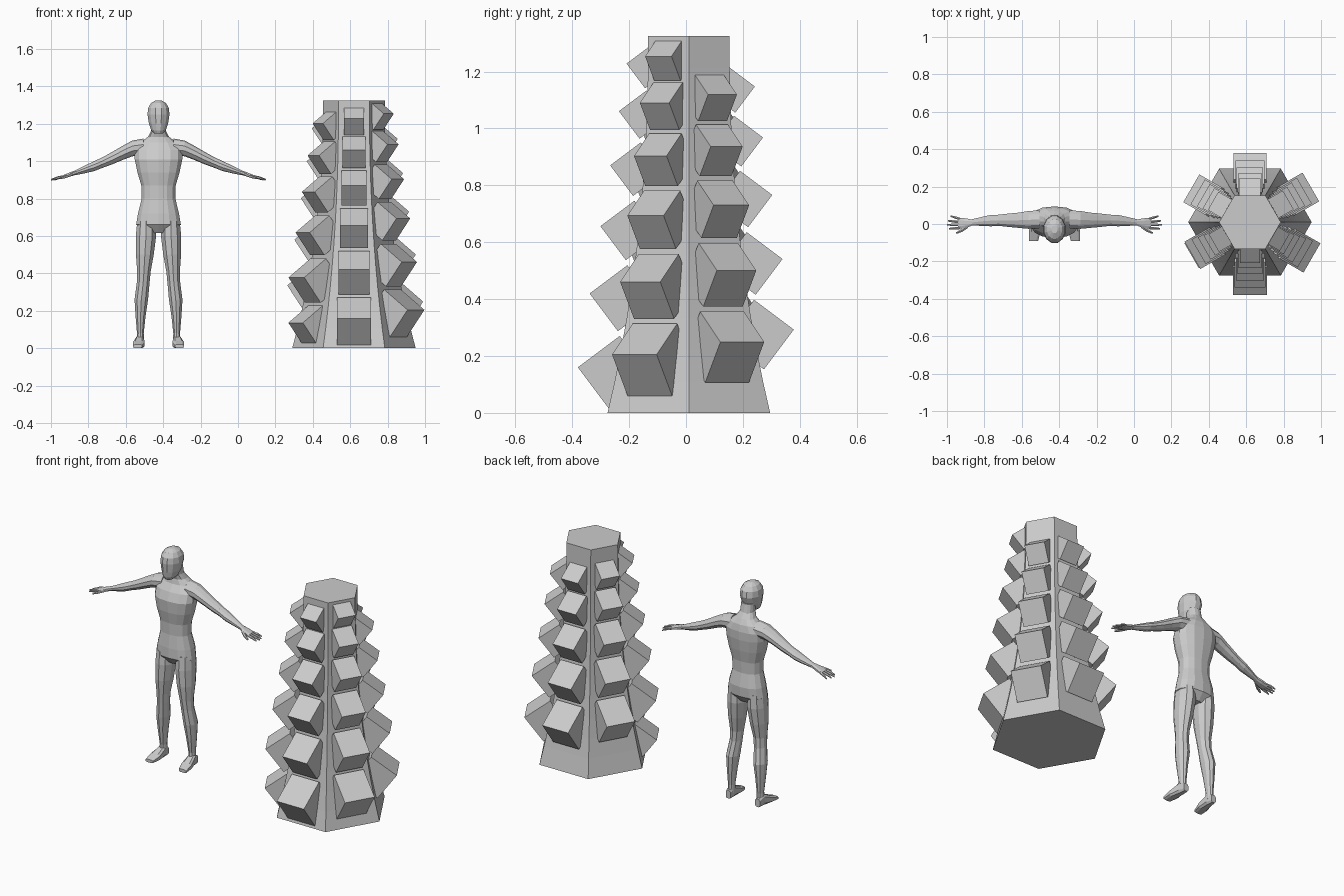
import bpy, bmesh, math
from mathutils import Matrix, Vector

FIG = Vector((-0.425, 0, 0))     # standing figure
TOW = Vector((0.62, 0.01, 0))    # planter tower
H = 1.325


def finish(name, bm, loc, mirror=False):
    bmesh.ops.recalc_face_normals(bm, faces=bm.faces)
    me = bpy.data.meshes.new(name)
    bm.to_mesh(me)
    bm.free()
    ob = bpy.data.objects.new(name, me)
    bpy.context.collection.objects.link(ob)
    ob.location = loc
    if mirror:
        ob.modifiers.new("Mirror", 'MIRROR').use_mirror_merge = False
    return ob


def loft(bm, rings, u, v, n=10, power=1.0):
    """Skin rings (x, y, z, half_u, half_v), capped at both ends."""
    u, v = Vector(u), Vector(v)
    loops = []
    for x, y, z, a, b in rings:
        loop = []
        for i in range(n):
            t = 2 * math.pi * (i + 0.5) / n
            c, s = math.cos(t), math.sin(t)
            c = math.copysign(abs(c) ** power, c)
            s = math.copysign(abs(s) ** power, s)
            loop.append(bm.verts.new(Vector((x, y, z)) + u * a * c + v * b * s))
        loops.append(loop)
    for p, q in zip(loops, loops[1:]):
        for i in range(n):
            j = (i + 1) % n
            bm.faces.new((p[i], p[j], q[j], q[i]))
    bm.faces.new(loops[0])
    bm.faces.new(loops[-1])


X, Y, Z = (1, 0, 0), (0, 1, 0), (0, 0, 1)

# Hexagonal tower with a concave taper
bm = bmesh.new()
rows = 12
prev = None
for r in range(rows + 1):
    z = H * r / rows
    rad = 0.165 + 0.165 * (1 - r / rows) ** 2.2
    ring = [bm.verts.new((rad * math.cos(i * math.pi / 3), rad * math.sin(i * math.pi / 3), z))
            for i in range(6)]
    if prev:
        for i in range(6):
            j = (i + 1) % 6
            bm.faces.new((prev[i], prev[j], ring[j], ring[i]))
    else:
        bm.faces.new(ring)
    prev = ring
bm.faces.new(prev)
finish("tower_core", bm, TOW)

# Tilted cubes climbing the six sides in a shrinking helix
bm = bmesh.new()
tilt = math.atan2(0.6, 0.8)
for k in range(-1, 32):
    size = 0.184 * math.exp(-0.0175 * k)
    tip_r = 0.39 - 0.0072 * k + 0.00005 * k * k
    tip_z = 0.16 + 0.0452 * k - 0.00032 * k * k
    if k == -1:                      # lowest cube is smaller to clear the ground
        size, tip_r, tip_z = 0.155, 0.36, 0.136
    m = (Matrix.Rotation(math.radians(-90 + 60 * k), 4, 'Z')
         @ Matrix.Translation((tip_r - 0.7 * size, 0, tip_z - 0.1 * size))
         @ Matrix.Rotation(tilt, 4, 'Y') @ Matrix.Scale(size, 4))
    bmesh.ops.create_cube(bm, size=1, matrix=m)
finish("tower_cubes", bm, TOW)

# Torso and neck
bm = bmesh.new()
loft(bm, [(0, .01, .615, .05, .04), (0, .01, .66, .122, .075), (0, .012, .72, .112, .076),
          (0, .008, .80, .092, .064), (0, .008, .87, .094, .066), (0, .008, .94, .115, .078),
          (0, .01, 1.01, .130, .084), (0, .02, 1.06, .130, .074), (0, .03, 1.10, .098, .056),
          (0, .025, 1.13, .058, .045), (0, .01, 1.16, .041, .040), (0, 0, 1.21, .040, .040)],
     X, Y, 14, 0.85)
finish("torso", bm, FIG)

# Head
bm = bmesh.new()
loft(bm, [(0, -.06, 1.147, .022, .024), (0, -.045, 1.165, .040, .048), (0, -.034, 1.20, .053, .065),
          (0, -.028, 1.25, .061, .076), (0, -.028, 1.285, .057, .071), (0, -.028, 1.31, .042, .053),
          (0, -.028, 1.325, .016, .022)], X, Y, 12)
finish("head", bm, FIG)

# Legs
bm = bmesh.new()
loft(bm, [(.066, .01, .68, .050, .066), (.067, .008, .60, .057, .070), (.073, .003, .50, .050, .061),
          (.078, 0, .41, .038, .045), (.082, .004, .35, .036, .041), (.092, .018, .26, .038, .047),
          (.096, .022, .17, .028, .036), (.097, .026, .08, .019, .025), (.098, .026, .03, .021, .028)],
     X, Y, 10)
finish("legs", bm, FIG, True)

# Feet
bm = bmesh.new()
loft(bm, [(.099, .058, .025, .017, .025), (.100, .02, .035, .023, .035),
          (.106, -.04, .020, .033, .020), (.112, -.09, .010, .026, .010)], X, Z, 8, 0.6)
finish("feet", bm, FIG, True)

# Arms
bm = bmesh.new()
loft(bm, [(.08, .025, 1.075, .050, .046), (.14, .022, 1.068, .050, .042), (.19, .02, 1.045, .043, .038),
          (.25, .02, 1.015, .037, .033), (.30, .02, .992, .031, .028), (.34, .018, .975, .032, .027),
          (.39, .014, .957, .025, .021), (.445, .008, .938, .017, .013)], Y, Z, 10)
finish("arms", bm, FIG, True)

# Hands: palm, four fingers, thumb
bm = bmesh.new()
loft(bm, [(.44, .008, .940, .017, .013), (.475, .004, .928, .028, .012),
          (.515, .004, .915, .031, .009)], Y, Z, 8, 0.8)
for y0, y1, tip in ((.028, .042, .555), (.011, .017, .570), (-.005, -.004, .575), (-.021, -.025, .565)):
    loft(bm, [(.505, y0, .918, .008, .008), ((.51 + tip) / 2, (y0 + y1) / 2, .911, .008, .007),
              (tip, y1, .901, .004, .004)], Y, Z, 6)
loft(bm, [(.465, -.012, .930, .010, .010), (.495, -.034, .918, .009, .008),
          (.525, -.049, .908, .005, .005)], (.5, .866, 0), Z, 6)
finish("hands", bm, FIG, True)
